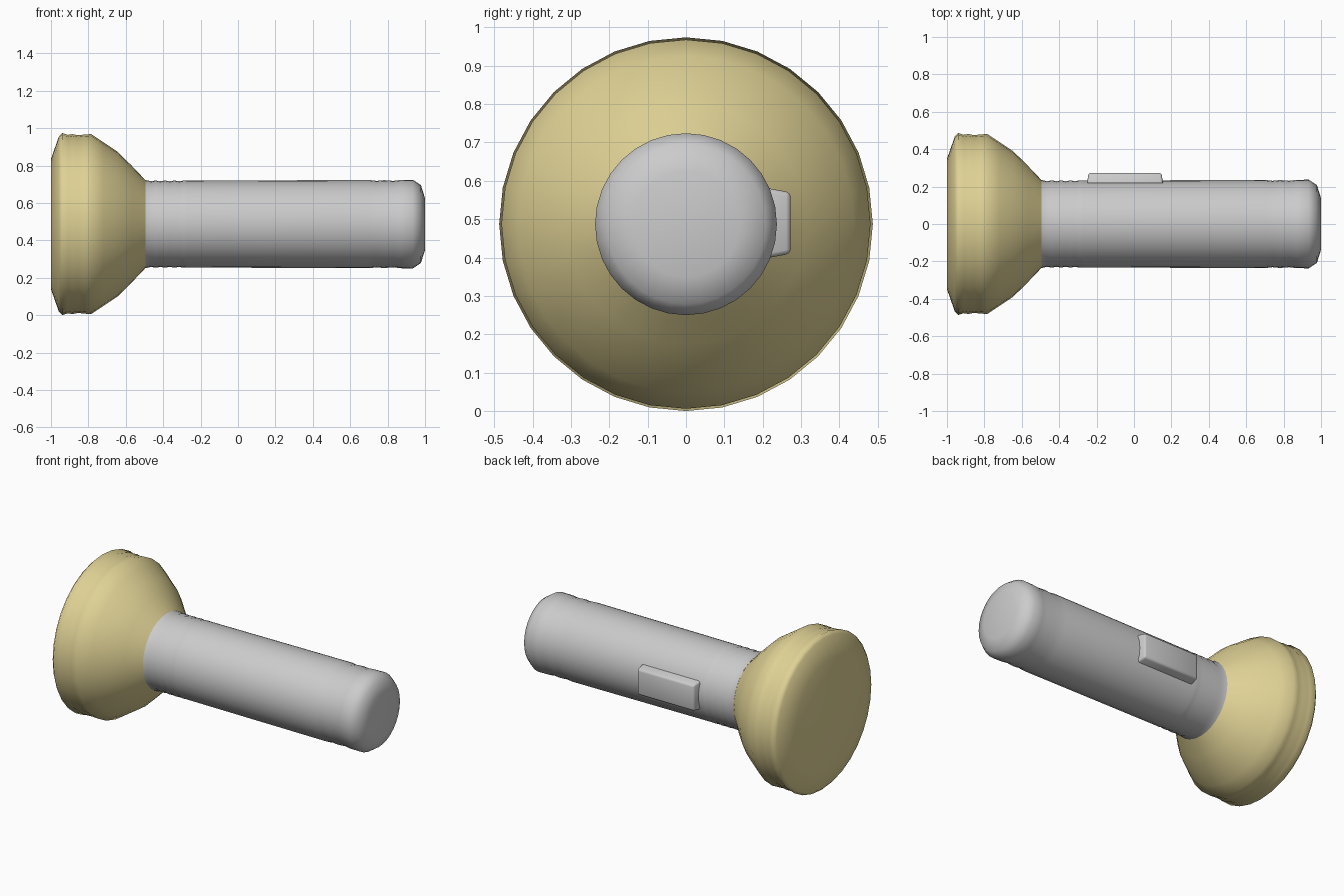
import bpy, bmesh, math

if "Cube" in bpy.data.objects:
    bpy.data.objects.remove(bpy.data.objects["Cube"])

AXIS_Z = 0.487
SIDES = 32


def finish(name, bm, angle, colour=None):
    bmesh.ops.recalc_face_normals(bm, faces=bm.faces)
    mesh = bpy.data.meshes.new(name)
    bm.to_mesh(mesh)
    bm.free()
    obj = bpy.data.objects.new(name, mesh)
    bpy.context.collection.objects.link(obj)
    if colour:
        mat = bpy.data.materials.new(name + "_colour")
        mat.diffuse_color = colour
        mat.use_nodes = True
        mat.node_tree.nodes["Principled BSDF"].inputs["Base Color"].default_value = mat.diffuse_color
        mesh.materials.append(mat)
    bpy.ops.object.select_all(action='DESELECT')
    obj.select_set(True)
    bpy.context.view_layer.objects.active = obj
    bpy.ops.object.shade_smooth_by_angle(angle=math.radians(angle))
    return obj


def lathe(name, profile, cap, angle, colour=None):
    """Turn (x, radius) points around the torch axis; cap the ring at index cap."""
    bm = bmesh.new()
    rings = []
    for x, r in profile:
        rings.append([bm.verts.new((x, r * math.sin(2 * math.pi * i / SIDES),
                                    AXIS_Z + r * math.cos(2 * math.pi * i / SIDES)))
                      for i in range(SIDES)])
    for a, b in zip(rings, rings[1:]):
        for i in range(SIDES):
            j = (i + 1) % SIDES
            bm.faces.new((a[i], a[j], b[j], b[i]))
    bm.faces.new(rings[cap])
    return finish(name, bm, angle, colour)


# Flared lamp head with a ribbed rim and flat front
lathe("lamp_head", [(-1.0, 0.348), (-0.958, 0.468), (-0.94, 0.487), (-0.91, 0.477),
                    (-0.885, 0.481), (-0.855, 0.475), (-0.82, 0.479), (-0.785, 0.481),
                    (-0.72, 0.438), (-0.645, 0.388), (-0.57, 0.314), (-0.495, 0.235)],
      0, 75, (0.74, 0.64, 0.30, 1))

# Handle barrel: grip grooves near the head and the end cap, rounded tail
barrel = [(-0.495, 0.236)]
for x in (-0.465, -0.415, -0.365, -0.315):
    barrel += [(x, 0.229), (x + 0.025, 0.233)]
barrel += [(-0.27, 0.232), (0.70, 0.236), (0.74, 0.231), (0.78, 0.235), (0.83, 0.231),
           (0.87, 0.236), (0.935, 0.237), (0.978, 0.208), (1.0, 0.138)]
lathe("handle", barrel, -1, 75)

# Slide switch: tapered block with softened upper edges on the back side
bm = bmesh.new()
layers = []
for y, hx, hz in ((0.218, 0.202, 0.09), (0.273, 0.196, 0.08)):
    layers.append([bm.verts.new((-0.048 + sx * hx, y, 0.49 + sz * hz))
                   for sx, sz in ((-1, -1), (1, -1), (1, 1), (-1, 1))])
low, top = layers
bm.faces.new(low)
bm.faces.new(top)
for i in range(4):
    j = (i + 1) % 4
    bm.faces.new((low[i], low[j], top[j], top[i]))
bmesh.ops.bevel(bm, geom=[e for e in bm.edges if any(v in top for v in e.verts)],
                offset=0.012, segments=2, affect='EDGES', profile=0.5)
finish("switch", bm, 50)
